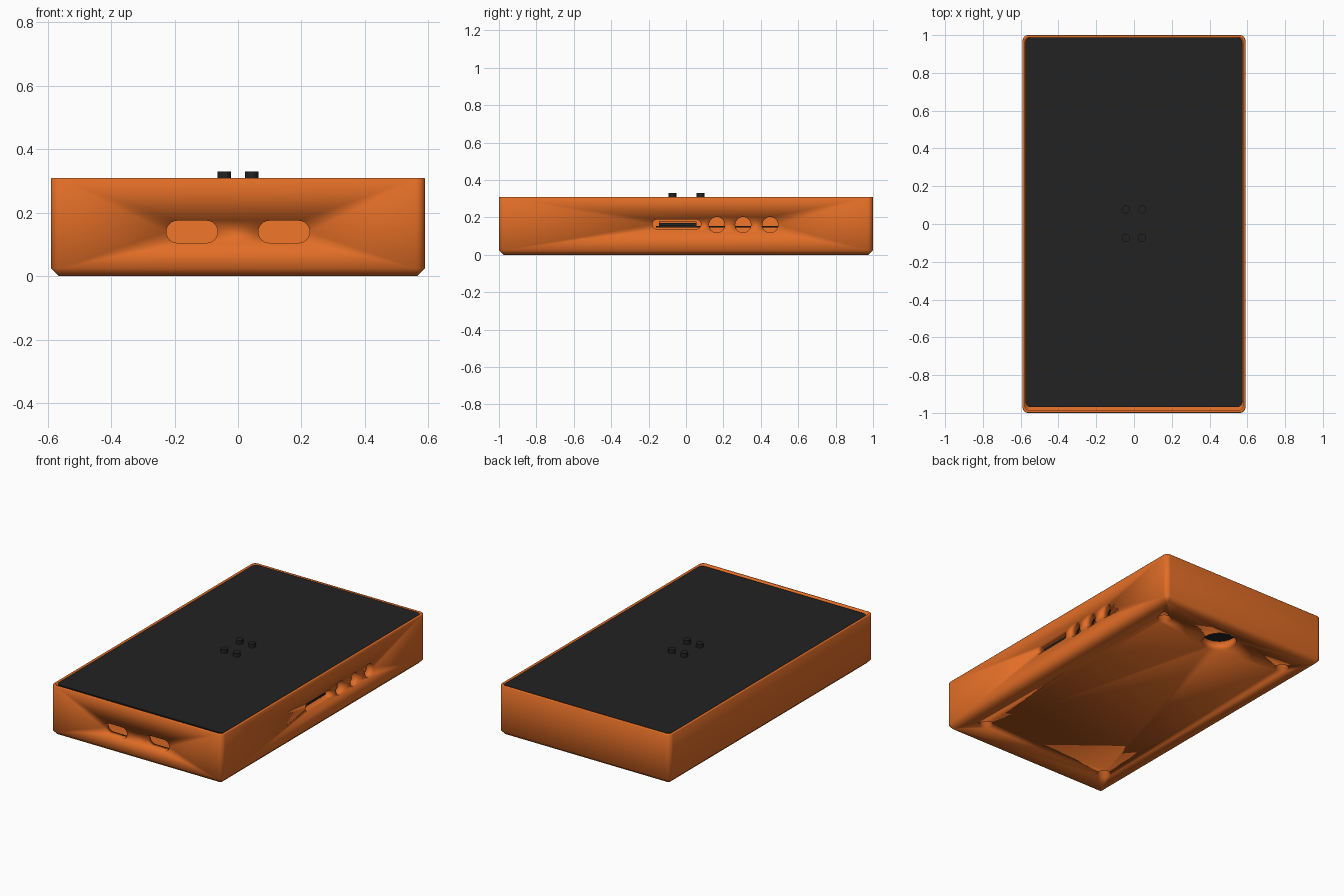
import bpy, bmesh
from math import pi, sin, cos
from mathutils import Matrix, Vector

old = bpy.data.objects.get("Cube")
if old:
    bpy.data.objects.remove(old)


def material(name, rgb):
    mat = bpy.data.materials.new(name)
    mat.use_nodes = True
    colour = (*rgb, 1)
    mat.diffuse_color = colour
    mat.node_tree.nodes["Principled BSDF"].inputs["Base Color"].default_value = colour
    return mat


orange = material("orange plastic", (0.76, 0.155, 0.02))
black = material("black plastic", (0.016, 0.016, 0.016))

TO_FRONT = Matrix.Rotation(pi / 2, 4, "X")      # local height points to -y
TO_LEFT = Matrix(((0, 0, 1, 0), (1, 0, 0, 0), (0, 1, 0, 0), (0, 0, 0, 1)))


def loft(name, hx, hy, r, levels, mat, place=(0, 0, 0), turn=Matrix(), steps=6):
    """Rounded rectangle lofted through (height, inset) levels."""
    bm = bmesh.new()
    rings = []
    for z, inset in levels:
        rad = max(r - inset, 0.004)
        ring = []
        for k, (sx, sy) in enumerate(((1, 1), (-1, 1), (-1, -1), (1, -1))):
            for i in range(steps + 1):
                a = (k + i / steps) * pi / 2
                ring.append(bm.verts.new((sx * (hx - inset - rad) + rad * cos(a),
                                          sy * (hy - inset - rad) + rad * sin(a), z)))
        rings.append(ring)
    n = len(rings[0])
    for low, high in zip(rings, rings[1:]):
        for i in range(n):
            j = (i + 1) % n
            bm.faces.new((low[i], low[j], high[j], high[i]))
    bm.faces.new(rings[0][::-1])
    bm.faces.new(rings[-1])
    bmesh.ops.remove_doubles(bm, verts=bm.verts, dist=0.0001)
    bm.transform(Matrix.Translation(Vector(place)) @ turn)
    bmesh.ops.recalc_face_normals(bm, faces=bm.faces)
    mesh = bpy.data.meshes.new(name)
    bm.to_mesh(mesh)
    bm.free()
    mesh.materials.append(mat)
    obj = bpy.data.objects.new(name, mesh)
    bpy.context.collection.objects.link(obj)
    return obj


def activate(obj):
    bpy.ops.object.select_all(action="DESELECT")
    obj.select_set(True)
    bpy.context.view_layer.objects.active = obj


def cut(target, cutter):
    activate(target)
    mod = target.modifiers.new("cut", "BOOLEAN")
    mod.operation = "DIFFERENCE"
    mod.solver = "EXACT"
    mod.object = cutter
    bpy.ops.object.modifier_apply(modifier=mod.name)
    bpy.data.objects.remove(cutter)


# Case shell with a chamfered base
case = loft("case", 0.59, 1.0, 0.03,
            [(0, 0.025), (0.025, 0), (0.306, 0), (0.31, 0.003)], orange)

# Hollow interior with a ledge for the lid
cut(case, loft("cavity", 0.577, 0.987, 0.025,
               [(0.06, 0.035), (0.27, 0.035), (0.27, 0), (0.4, 0)], orange))

# Two port slots in the front wall
for side in (-1, 1):
    cut(case, loft("port_cutter", 0.081, 0.035, 0.035, [(-0.08, 0), (0.08, 0)], orange,
                   (side * 0.145, -1.0, 0.14), TO_FRONT))

# Connector slot and three round holes in the left wall
cut(case, loft("connector_cutter", 0.13, 0.025, 0.025, [(-0.08, 0), (0.08, 0)], orange,
               (0.59, -0.05, 0.163), TO_LEFT))
for y in (0.165, 0.305, 0.45):
    cut(case, loft("hole_cutter", 0.042, 0.042, 0.042, [(-0.08, 0), (0.08, 0)], orange,
                   (0.59, y, 0.16), TO_LEFT))

# Screw recesses and one larger opening in the base
for x in (-0.45, 0.45):
    for y in (-0.81, 0.81):
        cut(case, loft("screw_cutter", 0.04, 0.04, 0.04, [(-0.1, 0), (0.045, 0)],
                       orange, (x, y, 0)))
cut(case, loft("base_cutter", 0.1, 0.1, 0.1, [(-0.1, 0), (0.1, 0)], orange,
               (0.03, 0.81, 0)))

# Soft shading runs across the whole shell
activate(case)
mod = case.modifiers.new("triangles", "TRIANGULATE")
bpy.ops.object.modifier_apply(modifier=mod.name)
bpy.ops.object.shade_smooth()

# Lid and its four buttons
parts = [loft("lid", 0.574, 0.9785, 0.03, [(0.272, 0), (0.306, 0)], black, (0, 0.0085, 0))]
for x in (-0.043, 0.043):
    for y in (-0.073, 0.077):
        parts.append(loft("button", 0.021, 0.021, 0.021, [(0.3, 0), (0.33, 0)],
                          black, (x, y, 0)))

# Circuit board and the connector behind the slot
parts.append(loft("circuit_board", 0.1, 0.33, 0.01, [(0.147, 0), (0.155, 0)],
                  black, (0.42, 0.17, 0)))
parts.append(loft("connector", 0.1, 0.018, 0.005, [(0, 0), (0.08, 0)], orange,
                  (0.44, -0.045, 0.163), TO_LEFT))
parts.append(loft("connector_tongue", 0.1, 0.008, 0.004, [(0, 0), (0.05, 0)], black,
                  (0.515, -0.045, 0.163), TO_LEFT))
for part in parts:
    activate(part)
    bpy.ops.object.shade_smooth_by_angle()
